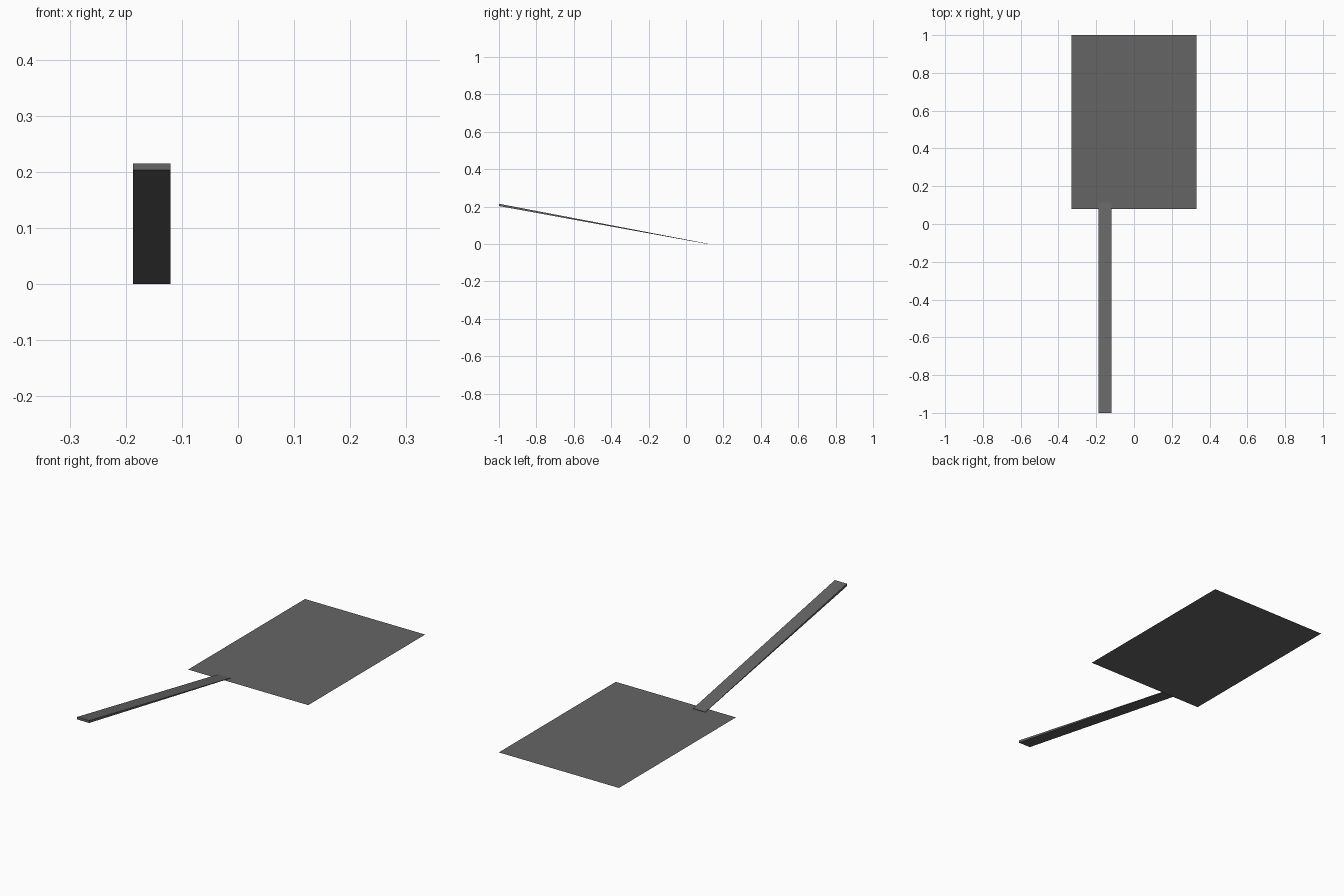
import bpy
import bmesh

if "Cube" in bpy.data.objects:
    bpy.data.objects.remove(bpy.data.objects["Cube"])

grey = bpy.data.materials.new("dark grey")
grey.diffuse_color = (0.13, 0.13, 0.13, 1)
grey.use_nodes = True
grey.node_tree.nodes["Principled BSDF"].inputs["Base Color"].default_value = grey.diffuse_color


def finish(name, bm):
    mesh = bpy.data.meshes.new(name)
    bm.to_mesh(mesh)
    bm.free()
    mesh.materials.append(grey)
    obj = bpy.data.objects.new(name, mesh)
    bpy.context.collection.objects.link(obj)


# Flat rectangular blade: a single sheet lying on the ground
bm = bmesh.new()
x, y0, y1 = 0.331, 0.08, 1.0
bm.faces.new([bm.verts.new((px, py, 0)) for px, py in
              ((-x, y0), (x, y0), (x, y1), (-x, y1))])
finish("blade", bm)

# Sloping handle: side profile (y, z) tapering to the blade, extruded along x
profile = [(-1.0, 0.203), (0.115, 0.0), (0.115, 0.002), (-1.0, 0.215)]
x0, x1 = -0.187, -0.12
bm = bmesh.new()
side = bm.faces.new([bm.verts.new((x0, y, z)) for y, z in profile])
ext = bmesh.ops.extrude_face_region(bm, geom=[side], use_keep_orig=True)
new_verts = [g for g in ext["geom"] if isinstance(g, bmesh.types.BMVert)]
bmesh.ops.translate(bm, verts=new_verts, vec=(x1 - x0, 0, 0))
bmesh.ops.recalc_face_normals(bm, faces=bm.faces)
finish("handle", bm)
